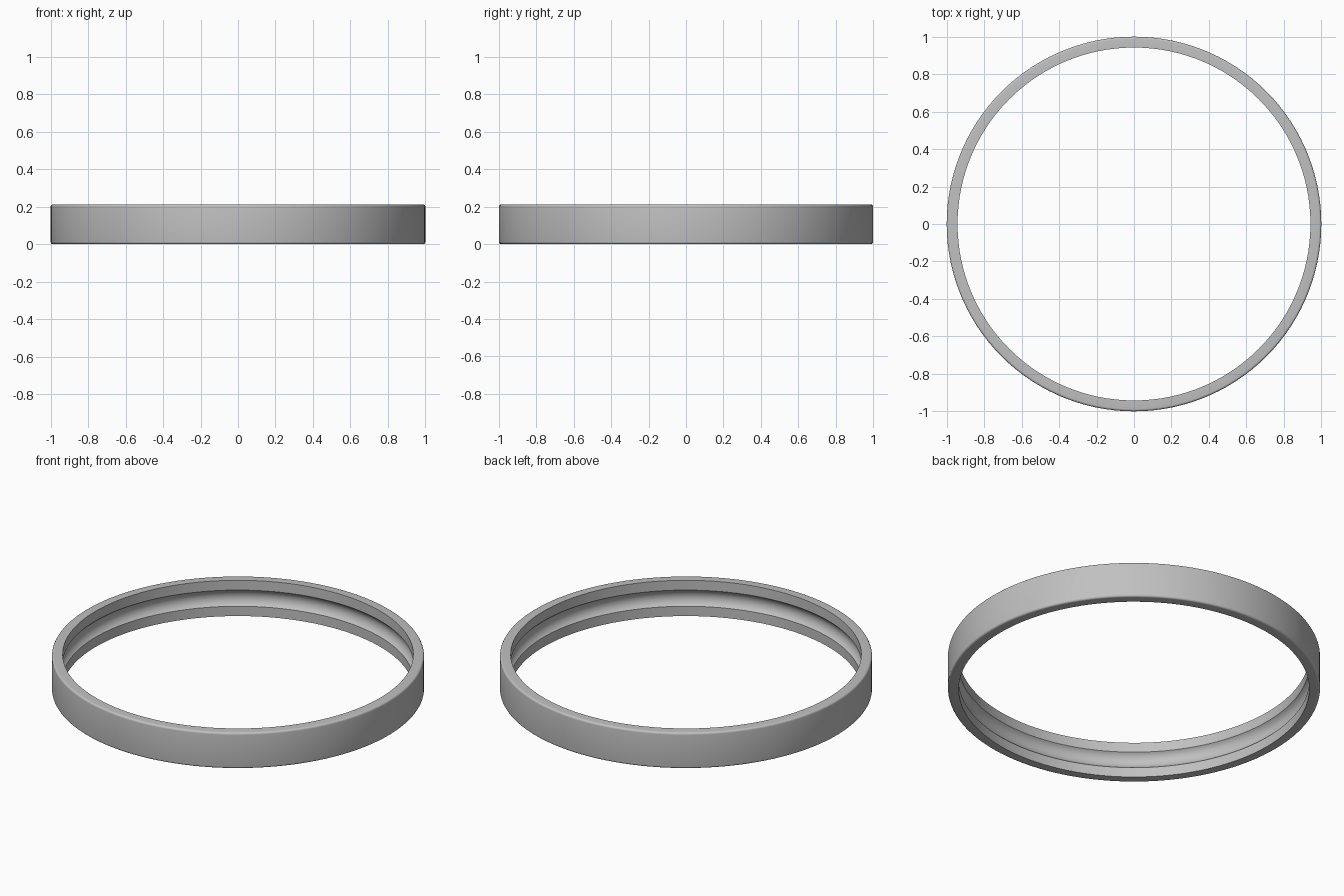
import bpy, bmesh
from math import sin, cos, pi, atan2, hypot
from mathutils import Matrix, Vector

cube = bpy.data.objects.get("Cube")
if cube:
    bpy.data.objects.remove(cube, do_unlink=True)

R_OUT, R_IN, HEIGHT = 1.0, 0.942, 0.212
FILLET = 0.012                 # rounded outer rims
GROOVE, DEPTH = 0.048, 0.024   # half width and depth of the inner raceway
STEPS = 120


def arc(cx, cz, r, start, end, n):
    return [(cx + r * cos(start + (end - start) * i / n),
             cz + r * sin(start + (end - start) * i / n)) for i in range(n + 1)]


# Cross-section: outer wall with rounded rims, inner wall with a concave raceway
groove_r = (GROOVE ** 2 + DEPTH ** 2) / (2 * DEPTH)
centre = R_IN + DEPTH - groove_r
half = atan2(GROOVE, R_IN - centre)
profile = [(R_IN, 0)]
profile += arc(R_OUT - FILLET, FILLET, FILLET, -pi / 2, 0, 5)
profile += arc(R_OUT - FILLET, HEIGHT - FILLET, FILLET, 0, pi / 2, 5)
profile += [(R_IN, HEIGHT)]
profile += arc(centre, HEIGHT / 2, groove_r, half, -half, 14)

# Spin the section into a closed ring
bm = bmesh.new()
verts = [bm.verts.new((r, 0, z)) for r, z in profile]
edges = [bm.edges.new((v, verts[(i + 1) % len(verts)])) for i, v in enumerate(verts)]
bmesh.ops.spin(bm, geom=verts + edges, cent=(0, 0, 0), axis=(0, 0, 1),
               angle=2 * pi, steps=STEPS, use_merge=True)
bmesh.ops.remove_doubles(bm, verts=bm.verts, dist=0.0001)
bmesh.ops.recalc_face_normals(bm, faces=bm.faces)

mesh = bpy.data.meshes.new("bearing_outer_ring")
bm.to_mesh(mesh)
bm.free()
ring = bpy.data.objects.new("bearing_outer_ring", mesh)
bpy.context.collection.objects.link(ring)

# Plain grey steel
steel = bpy.data.materials.new("grey_steel")
steel.use_nodes = True
colour = (0.53, 0.53, 0.53, 1)
steel.diffuse_color = colour
steel.node_tree.nodes["Principled BSDF"].inputs["Base Color"].default_value = colour
mesh.materials.append(steel)

# Smooth walls, crisp raceway and bore edges
bpy.ops.object.select_all(action="DESELECT")
ring.select_set(True)
bpy.context.view_layer.objects.active = ring
bpy.ops.object.shade_smooth_by_angle(angle=pi / 6)
